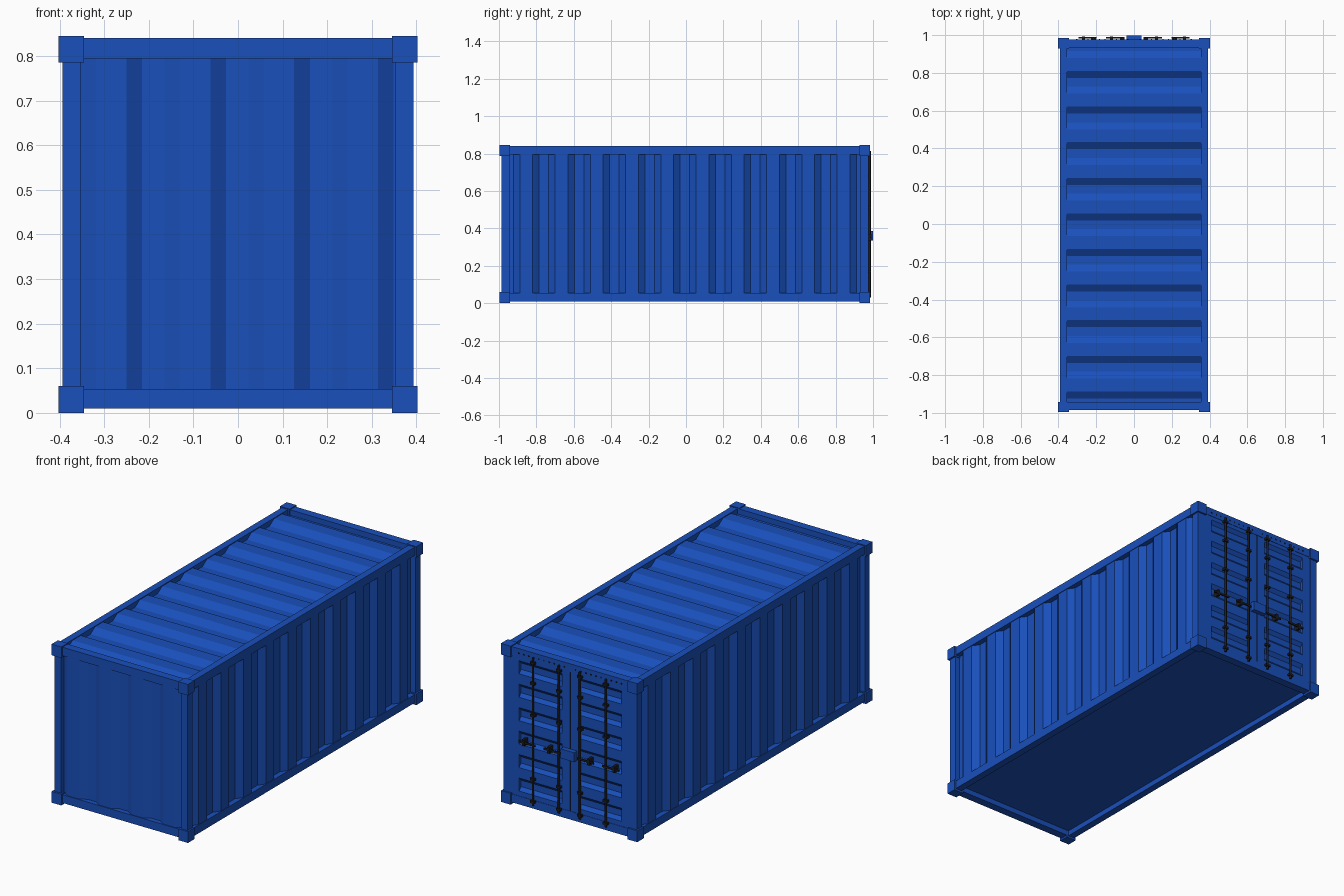
import bpy, bmesh, math
from mathutils import Vector

if "Cube" in bpy.data.objects:
    bpy.data.objects.remove(bpy.data.objects["Cube"])


def material(name, color):
    m = bpy.data.materials.new(name)
    m.diffuse_color = color
    m.use_nodes = True
    m.node_tree.nodes["Principled BSDF"].inputs["Base Color"].default_value = m.diffuse_color
    return m


BLUE = material("blue_paint", (0.010, 0.080, 0.500, 1))
BLACK = material("black_metal", (0.012, 0.012, 0.014, 1))


def finish(name, bm, mat):
    me = bpy.data.meshes.new(name)
    bm.to_mesh(me)
    bm.free()
    me.materials.append(mat)
    ob = bpy.data.objects.new(name, me)
    bpy.context.collection.objects.link(ob)
    return ob


def add_box(bm, x, y, z):
    vs = bmesh.ops.create_cube(bm, size=1)["verts"]
    for v in vs:
        v.co = Vector([(r[0] + r[1]) / 2 + c * (r[1] - r[0]) for c, r in zip(v.co, (x, y, z))])


def boxes(name, ranges, mat=BLUE):
    bm = bmesh.new()
    for r in ranges:
        add_box(bm, *r)
    return finish(name, bm, mat)


def both(ranges):
    """Add the mirror image across x = 0 of each box."""
    return ranges + [((-x[1], -x[0]), y, z) for x, y, z in ranges]


def corrugation(lo, hi, start, pitch, width, slope, depth):
    """Trapezoid groove profile as (position, inset) pairs, clipped to lo..hi."""
    def inset(u):
        t = (u - start) % pitch
        return depth * max(0, min(1, t / slope, (width - t) / slope))
    us = {lo, hi}
    for k in range(-20, 21):
        for o in (0, slope, width - slope, width):
            u = start + k * pitch + o
            if lo + 1e-4 < u < hi - 1e-4:
                us.add(u)
    return [(u, inset(u)) for u in sorted(us)]


def sheet(name, profile, a, b, place, outward):
    """Sweep a profile straight from a to b; place(u, inset, w) gives the point."""
    bm = bmesh.new()
    rows = [[bm.verts.new(place(u, d, w)) for w in (a, b)] for u, d in profile]
    for p, q in zip(rows, rows[1:]):
        f = bm.faces.new((p[0], q[0], q[1], p[1]))
        f.normal_update()
        if f.normal.dot(Vector(outward)) < 0:
            f.normal_flip()
    return finish(name, bm, BLUE)


# Corner castings
CX, YF, YB = (0.345, 0.402), (-0.996, -0.942), (0.928, 0.985)
boxes("corner_castings", both([(CX, y, z) for y in (YF, YB) for z in ((0, 0.06), (0.786, 0.845))]))

# Corner posts and rails
Z_LOW, Z_HIGH = (0.01, 0.054), (0.795, 0.84)
boxes("corner_posts", both([((0.353, 0.393), y, (0.05, 0.80)) for y in ((-0.986, -0.945), (0.932, 0.976))]))
boxes("side_rails", both([((0.355, 0.393), (-0.945, 0.932), z) for z in (Z_LOW, Z_HIGH)]))
boxes("end_rails", [((-0.35, 0.35), y, z) for y in ((-0.986, -0.942), (0.932, 0.976)) for z in (Z_LOW, Z_HIGH)])

# Corrugated side walls, front wall and roof
side = corrugation(-0.945, 0.932, -0.82, 0.1885, 0.12, 0.035, 0.025)
for s, label in ((1, "right"), (-1, "left")):
    sheet(label + "_wall", side, 0.054, 0.795, lambda u, d, w: (s * (0.39 - d), u, w), (s, 0, 0))
front = corrugation(-0.353, 0.353, -0.25, 0.188, 0.12, 0.035, 0.022)
sheet("front_wall", front, 0.054, 0.795, lambda u, d, w: (u, -0.982 + d, w), (0, -1, 0))
roof = corrugation(-0.942, 0.932, 0.69, 0.1885, 0.12, 0.037, 0.025)
sheet("roof", roof, -0.355, 0.355, lambda u, d, w: (w, u, 0.836 - d), (0, 0, 1))

# Floor
boxes("floor", [((-0.356, 0.356), (-0.943, 0.933), (0.038, 0.05))])

# Doors: flat stiles around a column of pressed recesses
DOOR = 0.974
press = corrugation(0.054, 0.795, 0.08, 0.125, 0.07, 0.018, 0.016)
for s, label in ((1, "right"), (-1, "left")):
    sheet(label + "_door_panel", press, s * 0.05, s * 0.302, lambda u, d, w: (w, DOOR - d, u), (0, 1, 0))
boxes("door_stiles", both([(x, (0.94, DOOR), (0.054, 0.795)) for x in ((0.003, 0.05), (0.302, 0.353))]))
boxes("door_seal", [((-0.003, 0.003), (0.94, 0.970), (0.054, 0.795))], BLACK)

# Locking rods
RODS = (-0.215, -0.062, 0.062, 0.215)
bm = bmesh.new()
for x in RODS:
    vs = bmesh.ops.create_cone(bm, cap_ends=True, segments=10, radius1=0.006, radius2=0.006, depth=0.785)["verts"]
    bmesh.ops.translate(bm, verts=vs, vec=(x, 0.982, 0.4225))
rods = finish("locking_rods", bm, BLACK)
for p in rods.data.polygons:
    p.use_smooth = len(p.vertices) == 4

# Rod brackets, and handles pointing outwards
boxes("rod_brackets", [((x - 0.013, x + 0.013), (0.972, 0.990), (z - 0.006, z + 0.006))
                       for x in RODS for z in (0.05, 0.17, 0.51, 0.68, 0.79)], BLACK)
boxes("handles", both([((x - 0.012, x + 0.085), (0.983, 0.990), (0.348, 0.358)) for x in (0.062, 0.21)]), BLACK)
boxes("handle_catches", both([((x + 0.05, x + 0.064), (0.96, 0.992), (0.336, 0.37)) for x in (0.062, 0.21)]), BLACK)

# Lock box over the door seam
boxes("lock_box", [((-0.04, 0.04), (0.974, 0.999), (0.335, 0.385))])

# Rivets along the door header
boxes("header_rivets", both([((0.03 + 0.03 * i, 0.036 + 0.03 * i), (0.974, 0.979), (0.812, 0.818))
                             for i in range(10)]), BLACK)
